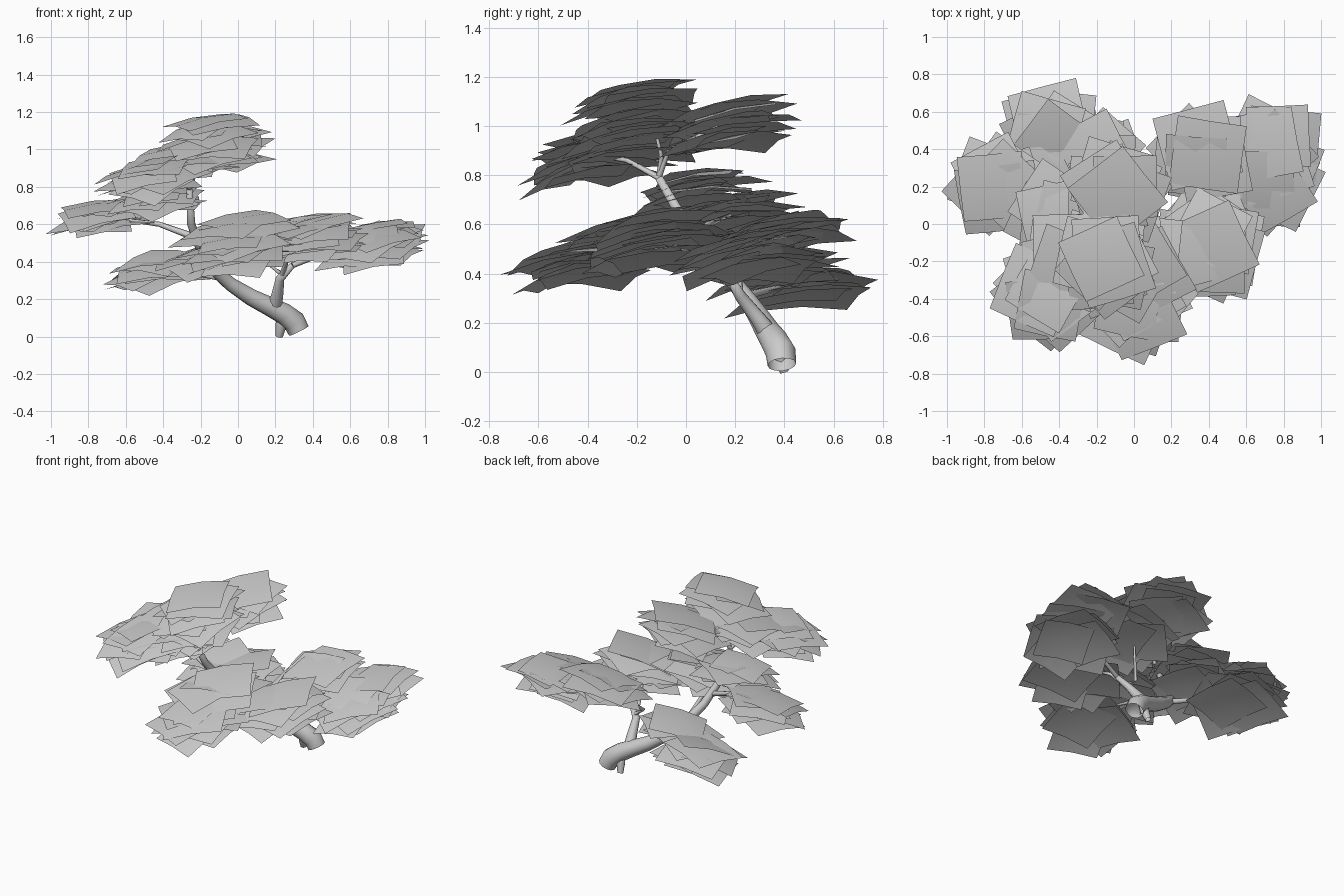
import bpy, bmesh, math, random
from mathutils import Vector, Matrix

random.seed(4)
cube = bpy.data.objects.get("Cube")
if cube:
    bpy.data.objects.remove(cube, do_unlink=True)

grey = bpy.data.materials.new("plain grey")
grey.use_nodes = True
grey.diffuse_color = (0.6, 0.6, 0.6, 1)
grey.node_tree.nodes["Principled BSDF"].inputs["Base Color"].default_value = grey.diffuse_color


def finish(name, bm):
    mesh = bpy.data.meshes.new(name)
    bm.to_mesh(mesh)
    bm.free()
    mesh.materials.append(grey)
    for poly in mesh.polygons:
        poly.use_smooth = True
    obj = bpy.data.objects.new(name, mesh)
    bpy.context.collection.objects.link(obj)
    return obj


def limb(name, points, sides=10):
    """Tapered tube through (x, y, z, radius) points."""
    bm = bmesh.new()
    path = [Vector(p[:3]) for p in points]
    rings = []
    for i, p in enumerate(path):
        along = path[min(i + 1, len(path) - 1)] - path[max(i - 1, 0)]
        turn = Vector((0, 0, 1)).rotation_difference(along.normalized()).to_matrix()
        ring = []
        for k in range(sides):
            a = math.tau * k / sides
            ring.append(bm.verts.new(p + turn @ Vector((math.cos(a), math.sin(a), 0)) * points[i][3]))
        rings.append(ring)
    for low, high in zip(rings, rings[1:]):
        for k in range(sides):
            n = (k + 1) % sides
            bm.faces.new((low[k], low[n], high[n], high[k]))
    bm.faces.new(rings[-1])
    return finish(name, bm)


def leaf_card(bm, centre, size, lean, spin, dome=0.03):
    """Square sheet, gently domed, leaning by slope (x, y)."""
    normal = Vector((-lean[0], -lean[1], 1)).normalized()
    turn = Vector((0, 0, 1)).rotation_difference(normal).to_matrix()
    place = Matrix.Translation(centre) @ (turn @ Matrix.Rotation(spin, 3, 'Z')).to_4x4()
    grid = [[bm.verts.new(place @ Vector((u * size / 2, v * size / 2, dome * (1 - (u * u + v * v) / 2))))
             for u in (-1, 0, 1)] for v in (-1, 0, 1)]
    for j in range(2):
        for i in range(2):
            bm.faces.new((grid[j][i], grid[j][i + 1], grid[j + 1][i + 1], grid[j + 1][i]))


def leaf_pad(name, centre, spread, count, size):
    """Mound of overlapping leaf cards: wide and low at the rim, one on top."""
    bm = bmesh.new()
    for i in range(count):
        t = 2 * (i + 0.5) / count - 1
        a, r = i * 2.4, math.sqrt(1 - max(t, 0) ** 2)
        u, v = math.cos(a) * r, math.sin(a) * r
        off = Vector((u * spread[0], v * spread[1], t * spread[2] + 0.012 * u + 0.012 * v))
        lean = (random.gauss(0.17 - 0.06 * u, 0.05), random.gauss(0.17 - 0.15 * v, 0.05))
        leaf_card(bm, Vector(centre) + off, size * random.uniform(0.87, 1.08), lean, random.uniform(0, math.pi / 2))
    return finish(name, bm)


# Leaning trunk and its branches
limb("trunk", [(0.325, 0.39, 0.03, 0.058), (0.3, 0.385, 0.08, 0.062), (0.24, 0.36, 0.125, 0.058),
               (0.17, 0.335, 0.16, 0.052), (0.07, 0.305, 0.21, 0.046), (-0.04, 0.26, 0.28, 0.038),
               (-0.13, 0.2, 0.36, 0.032), (-0.2, 0.09, 0.47, 0.027), (-0.25, 0, 0.6, 0.022),
               (-0.26, -0.11, 0.79, 0.016)], 12)
limb("root_stub", [(0.22, 0.4, 0.0, 0.02), (0.23, 0.38, 0.06, 0.03), (0.24, 0.37, 0.12, 0.03)], 6)
limb("left_branch", [(0.19, 0.34, 0.15, 0.042), (0.21, 0.29, 0.22, 0.032), (0.225, 0.22, 0.31, 0.024),
                     (0.29, 0.18, 0.38, 0.016)])
twigs = {
    "left_outer": [(0.29, 0.18, 0.38, 0.016), (0.45, 0.22, 0.44, 0.012), (0.7, 0.3, 0.48, 0.006)],
    "left_front": [(0.23, 0.22, 0.31, 0.015), (0.27, 0.1, 0.44, 0.012), (0.36, -0.05, 0.52, 0.006)],
    "left_rear": [(0.24, 0.22, 0.33, 0.014), (0.17, 0.22, 0.38, 0.012), (0.3, 0.36, 0.52, 0.006)],
    "front": [(-0.13, 0.2, 0.36, 0.018), (-0.1, -0.05, 0.46, 0.012), (0, -0.35, 0.49, 0.006)],
    "right_rear": [(-0.08, 0.24, 0.31, 0.018), (-0.25, 0.36, 0.34, 0.012), (-0.4, 0.44, 0.36, 0.006)],
    "right_outer": [(-0.23, 0.04, 0.53, 0.02), (-0.42, 0.09, 0.6, 0.014), (-0.72, 0.18, 0.64, 0.006)],
    "crown": [(-0.26, -0.11, 0.79, 0.013), (-0.24, -0.1, 0.88, 0.01), (-0.18, -0.13, 1.0, 0.005)],
    "crown_front": [(-0.26, -0.11, 0.79, 0.014), (-0.3, -0.24, 0.86, 0.01), (-0.48, -0.38, 0.88, 0.005)],
    "crown_rear": [(-0.26, -0.11, 0.79, 0.013), (-0.22, -0.07, 0.9, 0.01), (-0.1, 0.13, 1.0, 0.005)],
}
for name, points in twigs.items():
    limb(name + "_twig", points, 6)

# Leaf pads: centre, spread, cards, card size
pads = [
    ("crown_pad", (-0.16, -0.21, 1.03), (0.07, 0.08, 0.12), 15, 0.35),
    ("crown_rear_pad", (-0.1, 0.18, 0.99), (0.07, 0.07, 0.08), 11, 0.36),
    ("crown_front_pad", (-0.47, -0.38, 0.85), (0.08, 0.09, 0.07), 12, 0.37),
    ("crown_middle_pad", (-0.33, -0.2, 0.92), (0.09, 0.08, 0.07), 8, 0.36),
    ("right_outer_pad", (-0.73, 0.19, 0.63), (0.06, 0.07, 0.06), 10, 0.34),
    ("right_inner_pad", (-0.42, 0.04, 0.73), (0.08, 0.08, 0.06), 10, 0.32),
    ("right_rear_pad", (-0.43, 0.47, 0.34), (0.07, 0.08, 0.06), 11, 0.36),
    ("rear_middle_pad", (-0.2, 0.36, 0.4), (0.08, 0.06, 0.05), 7, 0.34),
    ("front_pad", (0.0, -0.42, 0.44), (0.09, 0.09, 0.07), 13, 0.37),
    ("front_upper_pad", (-0.01, -0.22, 0.54), (0.1, 0.08, 0.07), 9, 0.37),
    ("left_front_pad", (0.39, -0.11, 0.51), (0.09, 0.11, 0.08), 14, 0.36),
    ("left_rear_pad", (0.36, 0.36, 0.55), (0.08, 0.07, 0.05), 9, 0.37),
    ("left_outer_pad", (0.72, 0.26, 0.47), (0.07, 0.11, 0.08), 13, 0.35),
    ("left_far_pad", (0.74, 0.43, 0.55), (0.06, 0.05, 0.04), 5, 0.37),
]
for pad in pads:
    leaf_pad(*pad)
